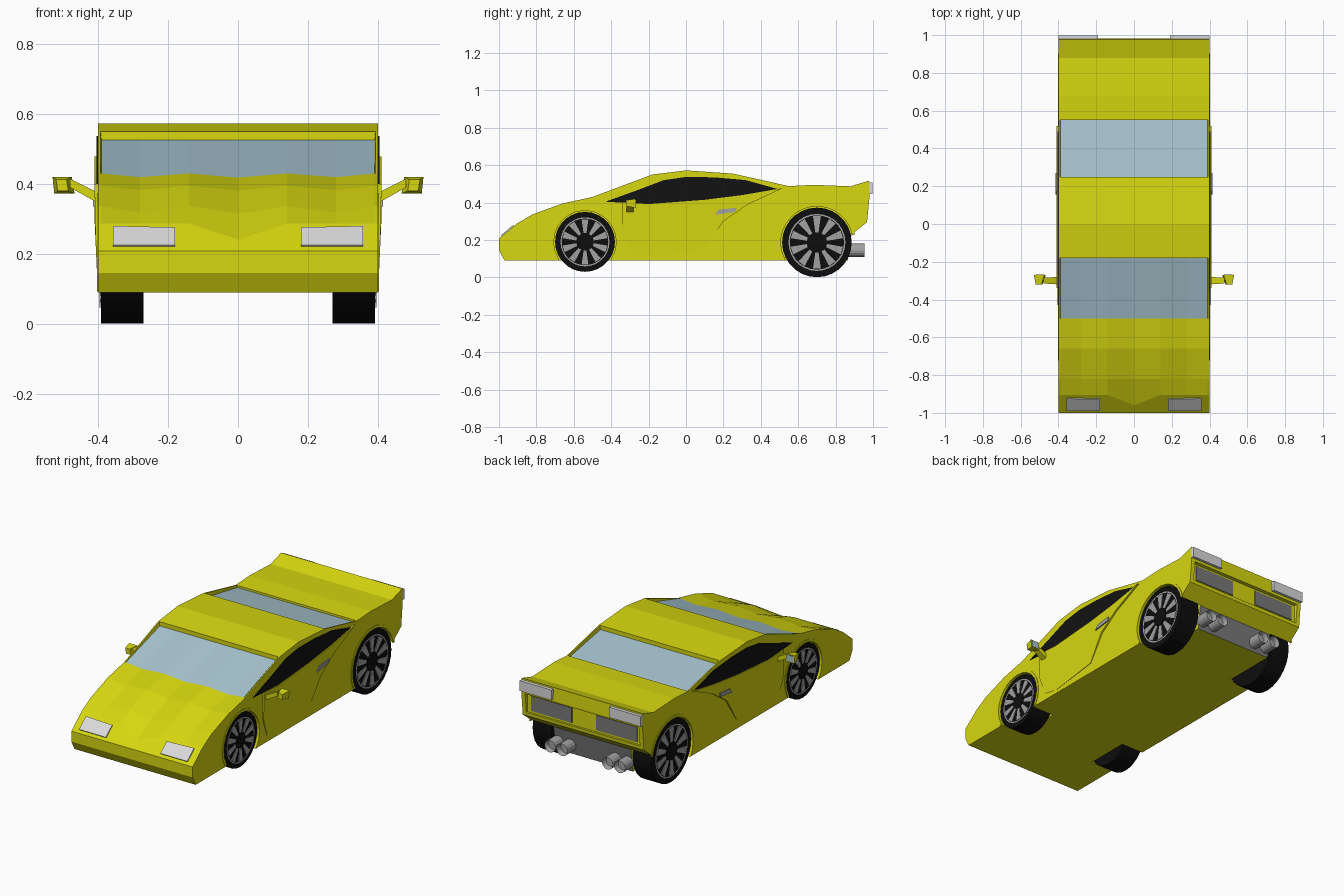
import bpy, bmesh, math
from mathutils import Vector, Matrix

if "Cube" in bpy.data.objects:
    bpy.data.objects.remove(bpy.data.objects["Cube"], do_unlink=True)


def material(name, r, g, b):
    m = bpy.data.materials.new(name)
    m.use_nodes = True
    m.diffuse_color = (r, g, b, 1)
    m.node_tree.nodes["Principled BSDF"].inputs["Base Color"].default_value = (r, g, b, 1)
    return m


YELLOW = material("yellow paint", 0.68, 0.68, 0.005)
GLASS = material("pale blue glass", 0.38, 0.55, 0.62)
DARK = material("dark window", 0.006, 0.006, 0.007)
TYRE = material("black rubber", 0.004, 0.004, 0.004)
LAMP = material("lamp white", 0.70, 0.70, 0.70)
ALLOY = material("alloy grey", 0.36, 0.36, 0.36)
GREY = material("dark grey trim", 0.19, 0.19, 0.19)


def finish(name, bm, *mats):
    bmesh.ops.remove_doubles(bm, verts=bm.verts, dist=0.0002)
    bmesh.ops.recalc_face_normals(bm, faces=bm.faces)
    me = bpy.data.meshes.new(name)
    bm.to_mesh(me)
    bm.free()
    for m in mats:
        me.materials.append(m)
    ob = bpy.data.objects.new(name, me)
    bpy.context.collection.objects.link(ob)
    return ob


def loft(name, a, b, mat):
    """Closed solid between two matching outlines."""
    bm = bmesh.new()
    va, vb = [[bm.verts.new(p) for p in ring] for ring in (a, b)]
    bm.faces.new(va)
    bm.faces.new(vb)
    for i in range(len(va)):
        j = (i + 1) % len(va)
        bm.faces.new((va[i], va[j], vb[j], vb[i]))
    return finish(name, bm, mat)


def slab(name, pts, offset, mat):
    return loft(name, pts, [Vector(p) + Vector(offset) for p in pts], mat)


def box(name, lo, hi, mat):
    (x0, y0, z0), (x1, y1, z1) = lo, hi
    return slab(name, [(x0, y0, z0), (x1, y0, z0), (x1, y1, z0), (x0, y1, z0)],
                (0, 0, z1 - z0), mat)


def circle(x, y, z, r, n=28):
    return [(x, y + r * math.cos(2 * math.pi * i / n), z + r * math.sin(2 * math.pi * i / n))
            for i in range(n)]


# Side profile: y, z, and how far the bonnet creases sink
HOOD = [(-0.97, 0.09, 0), (-1, 0.145, 0), (-1, 0.208, 0), (-0.905, 0.287, 0),
        (-0.82, 0.337, 0.022), (-0.66, 0.395, 0.014), (-0.5, 0.43, 0.012)]
ROOF = [(-0.18, 0.55, 0), (0, 0.572, 0), (0.25, 0.555, 0)]
TAIL = [(0.55, 0.488, 0), (0.68, 0.495, 0), (0.88, 0.487, 0), (0.978, 0.517, 0),
        (0.982, 0.44, 0), (0.968, 0.295, 0), (0.885, 0.23, 0), (0.865, 0.09, 0)]
CREASE = {0: 1, 0.14: 0, 0.28: 0.9, 0.39: 0, 0.393: 0, 0.4: 0}


def section(x):
    inner = abs(x) < 0.392
    drop = 0.025 if inner else 0
    rows = HOOD + [(-0.18, 0.55 - drop, 0)] + ROOF + [(0.25, 0.555 - drop, 0),
                                                     (0.55, 0.488 - drop * 0.5, 0)] + TAIL
    out = []
    for i, (y, z, sink) in enumerate(rows):
        if i == 3 and x == 0:
            y, z = -0.96, 0.241
        out.append((x, y, z - sink * CREASE[abs(x)]))
    return out


# Body shell with sunken windscreen and rear window
xs = sorted({s * x for x in CREASE for s in (-1, 1)})
bm = bmesh.new()
rings = [[bm.verts.new(p) for p in section(x)] for x in xs]
count = len(rings[0])
screen, rear_screen, panel = len(HOOD) - 1, len(HOOD) + len(ROOF) + 1, count - 2
for k in range(len(xs) - 1):
    for i in range(count):
        j = (i + 1) % count
        f = bm.faces.new((rings[k][i], rings[k][j], rings[k + 1][j], rings[k + 1][i]))
        middle = max(abs(xs[k]), abs(xs[k + 1])) < 0.392
        if middle and i in (screen, rear_screen):
            f.material_index = 1
        elif i == panel:
            f.material_index = 2
bm.faces.new(rings[0])
bm.faces.new(rings[-1])
bmesh.ops.dissolve_degenerate(bm, dist=0.0002, edges=bm.edges)
body = finish("body", bm, YELLOW, GLASS, GREY)


def cut(cutter):
    mod = body.modifiers.new("cut", "BOOLEAN")
    mod.operation, mod.solver, mod.object = "DIFFERENCE", "EXACT", cutter
    cutter.hide_render = True
    bpy.context.view_layer.objects.active = body
    bpy.ops.object.modifier_apply(modifier=mod.name)
    bpy.data.objects.remove(cutter, do_unlink=True)


# Wheel arches and rear lamp recess
WHEELS = (("front", -0.54, 0.19, 0.16, -32, 212), ("rear", 0.70, 0.187, 0.186, 12, 210))
for s in (-1, 1):
    for _, y, z, r, _, _ in WHEELS:
        cut(slab("arch_cutter", circle(s * 0.255, y, z, r + 0.008), (s * 0.3, 0, 0), YELLOW))
cut(box("recess_cutter", (-0.375, 0.958, 0.315), (0.375, 1.1, 0.43), YELLOW))


def wheel(name, s, y, z, r):
    slab(name + "_tyre", circle(s * 0.27, y, z, r), (s * 0.122, 0, 0), TYRE)
    rim, face = r * 0.82, s * 0.392
    # Alloy ring
    bm = bmesh.new()
    o, i = [[bm.verts.new(p) for p in circle(face + s * 0.003, y, z, q)]
            for q in (rim, rim * 0.95)]
    for k in range(len(o)):
        n = (k + 1) % len(o)
        bm.faces.new((o[k], o[n], i[n], i[k]) if s > 0 else (o[k], i[k], i[n], o[n]))
    bmesh.ops.solidify(bm, geom=bm.faces[:], thickness=0.003)
    finish(name + "_rim", bm, ALLOY)
    # Tapered spokes
    for k in range(10):
        a = 2 * math.pi * (k + 0.5) / 10
        pts = [(face, y + q * math.cos(a + d), z + q * math.sin(a + d))
               for q, d in ((rim * 0.36, -0.16), (rim * 0.93, -0.15),
                            (rim * 0.93, 0.15), (rim * 0.36, 0.16))]
        slab(name + "_spoke", pts, (s * 0.004, 0, 0), ALLOY)
    slab(name + "_hub", circle(face, y, z, rim * 0.34, 12), (s * 0.006, 0, 0), TYRE)


def flare(name, s, y, z, r, a0, a1):
    angles = [math.radians(a0 + (a1 - a0) * i / 16) for i in range(17)]
    arc = [(y + q * math.cos(a), z + q * math.sin(a))
           for q, seq in ((r + 0.007, angles), (r + 0.022, angles[::-1])) for a in seq]
    slab(name, [(s * 0.398, p, max(q, 0.092)) for p, q in arc], (s * 0.005, 0, 0), YELLOW)


DOOR = [(-0.34, 0.4), (-0.34, 0.24), (-0.3, 0.13), (-0.2, 0.11), (0.1, 0.15),
        (0.2, 0.3), (0.33, 0.39), (0.52, 0.478), (0.3, 0.44), (0.1, 0.415), (-0.2, 0.392)]
WINDOW = [(-0.43, 0.405), (-0.25, 0.47), (-0.12, 0.52), (0, 0.537), (0.15, 0.535),
          (0.32, 0.52), (0.5, 0.47), (0.3, 0.44), (0.1, 0.411), (-0.2, 0.39)]

for s in (-1, 1):
    side = "right" if s < 0 else "left"
    for end, y, z, r, a0, a1 in WHEELS:
        wheel(f"{side}_{end}_wheel", s, y, z, r)
        flare(f"{side}_{end}_flare", s, y, z, r, a0, a1)

    # Door skin swells outward towards the sill of the window
    loft(side + "_door", [(s * 0.397, y, z) for y, z in DOOR],
         [(s * (0.401 + 0.009 * min(1, (z - 0.1) / 0.2)), y, z) for y, z in DOOR], YELLOW)
    slab(side + "_window", [(s * 0.398, y, z) for y, z in WINDOW], (s * 0.006, 0, 0), DARK)
    slab(side + "_door_handle", [(s * 0.405, y, z) for y, z in
         ((0.155, 0.335), (0.265, 0.35), (0.27, 0.372), (0.175, 0.363))], (s * 0.01, 0, 0), ALLOY)

    # Wing mirror
    loft(side + "_mirror_arm",
         [(s * 0.4, y, z) for y, z in ((-0.32, 0.345), (-0.28, 0.345), (-0.28, 0.375), (-0.32, 0.375))],
         [(s * 0.48, y, z) for y, z in ((-0.315, 0.39), (-0.285, 0.39), (-0.285, 0.415), (-0.315, 0.415))],
         YELLOW)
    loft(side + "_mirror_head",
         [(s * x, -0.32, z) for x, z in ((0.485, 0.38), (0.515, 0.38), (0.52, 0.413), (0.49, 0.413))],
         [(s * x, -0.27, z) for x, z in ((0.467, 0.372), (0.525, 0.372), (0.53, 0.42), (0.475, 0.42))],
         YELLOW)
    box(side + "_mirror_glass", (s * 0.477, -0.27, 0.377), (s * 0.522, -0.267, 0.415), GLASS)

    # Headlamp on the sloping nose
    slab(side + "_headlamp", [(s * 0.18, -0.985, 0.221), (s * 0.357, -0.985, 0.221),
         (s * 0.357, -0.92, 0.275), (s * 0.18, -0.925, 0.271)], (0, -0.004, 0.005), LAMP)

    # Rear lamps and plates
    box(side + "_tail_lamp", (s * 0.19, 0.97, 0.447), (s * 0.4, 0.998, 0.508), LAMP)
    box(side + "_rear_grille", (s * 0.08, 0.955, 0.328), (s * 0.35, 0.963, 0.418), GREY)

    # Twin exhausts, open at the back
    for x in (0.15, 0.23):
        bm = bmesh.new()
        for depth, r1 in ((0.11, 0.036),):
            bmesh.ops.create_cone(bm, cap_ends=True, segments=16, radius1=r1, radius2=r1, depth=depth,
                                  matrix=Matrix.Translation((s * x, 0.9, 0.145))
                                  @ Matrix.Rotation(math.pi / 2, 4, "X"))
        back = max(bm.faces, key=lambda f: f.calc_center_median().y)
        bmesh.ops.inset_region(bm, faces=[back], thickness=0.007)
        bmesh.ops.translate(bm, verts=back.verts[:], vec=(0, -0.03, 0))
        finish(side + "_exhaust", bm, ALLOY)
